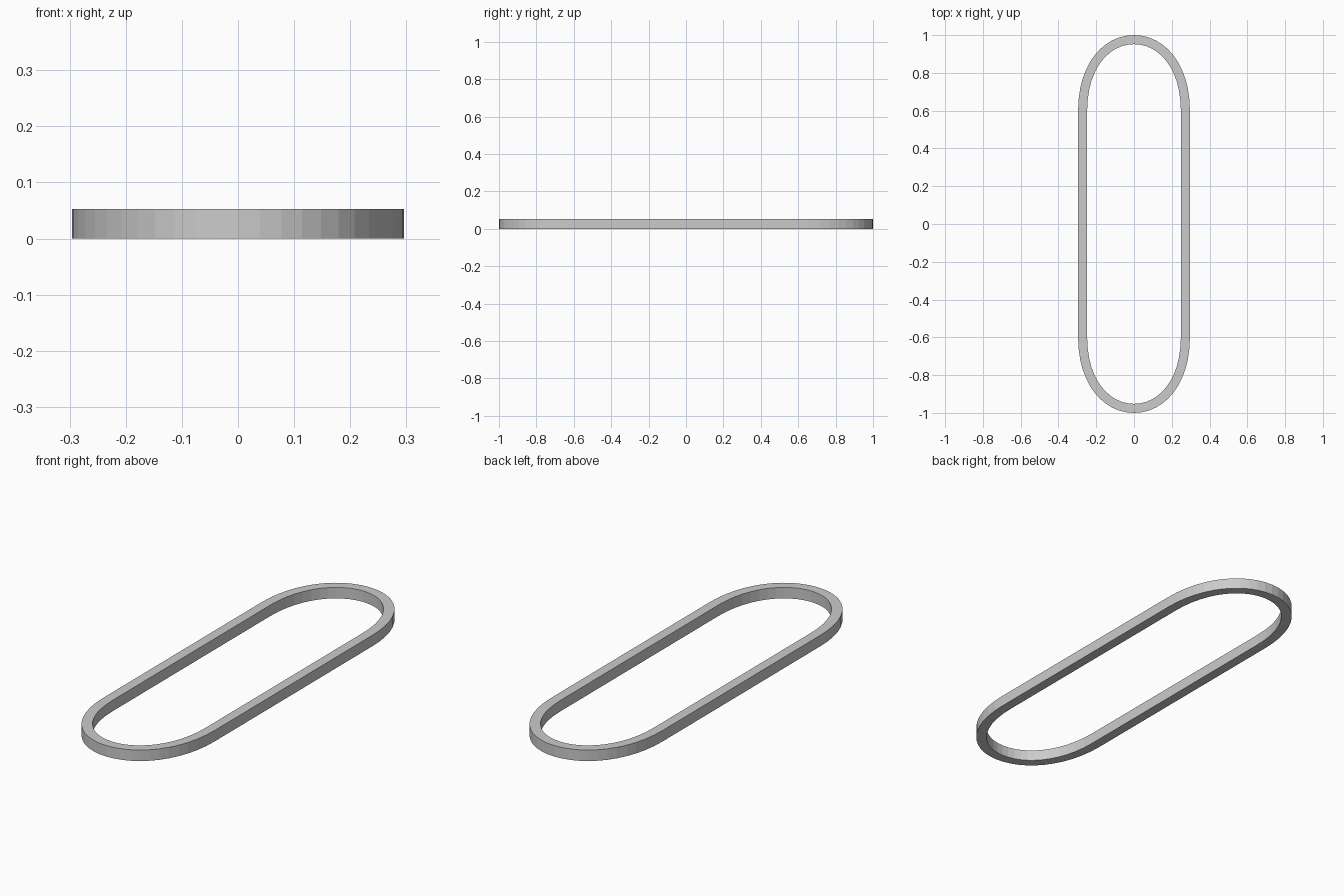
import bpy, bmesh
from mathutils import Vector
from mathutils.geometry import interpolate_bezier

if "Cube" in bpy.data.objects:
    bpy.data.objects.remove(bpy.data.objects["Cube"])

WALL, HEIGHT, STEPS = 0.048, 0.053, 12

# Quarter outline: straight side easing into the rounded end
quarter = [p.to_2d() for p in interpolate_bezier(
    Vector((0.296, 0.6, 0)), Vector((0.296, 0.85, 0)),
    Vector((0.16, 1, 0)), Vector((0, 1, 0)), STEPS + 1)]

# Mirror the quarter into a closed loop
half = quarter + [Vector((-p.x, p.y)) for p in reversed(quarter[:-1])]
outer = half + [-p for p in half]
n = len(outer)


def inset(i):
    """Move an outline point inwards by the wall thickness."""
    a = (outer[i] - outer[i - 1]).normalized()
    b = (outer[(i + 1) % n] - outer[i]).normalized()
    t = (a + b).normalized()
    return outer[i] + Vector((-t.y, t.x)) * WALL


inner = [inset(i) for i in range(n)]

# Oblong band: four loops bridged into a rectangular section
bm = bmesh.new()
section = [(outer, 0), (outer, HEIGHT), (inner, HEIGHT), (inner, 0)]
loops = [[bm.verts.new((p.x, p.y, z)) for p in pts] for pts, z in section]
for k in range(4):
    lo, hi = loops[k], loops[(k + 1) % 4]
    for i in range(n):
        j = (i + 1) % n
        bm.faces.new((lo[i], lo[j], hi[j], hi[i]))
bmesh.ops.recalc_face_normals(bm, faces=bm.faces)

mesh = bpy.data.meshes.new("oblong_band")
bm.to_mesh(mesh)
bm.free()
bpy.context.collection.objects.link(bpy.data.objects.new("oblong_band", mesh))
